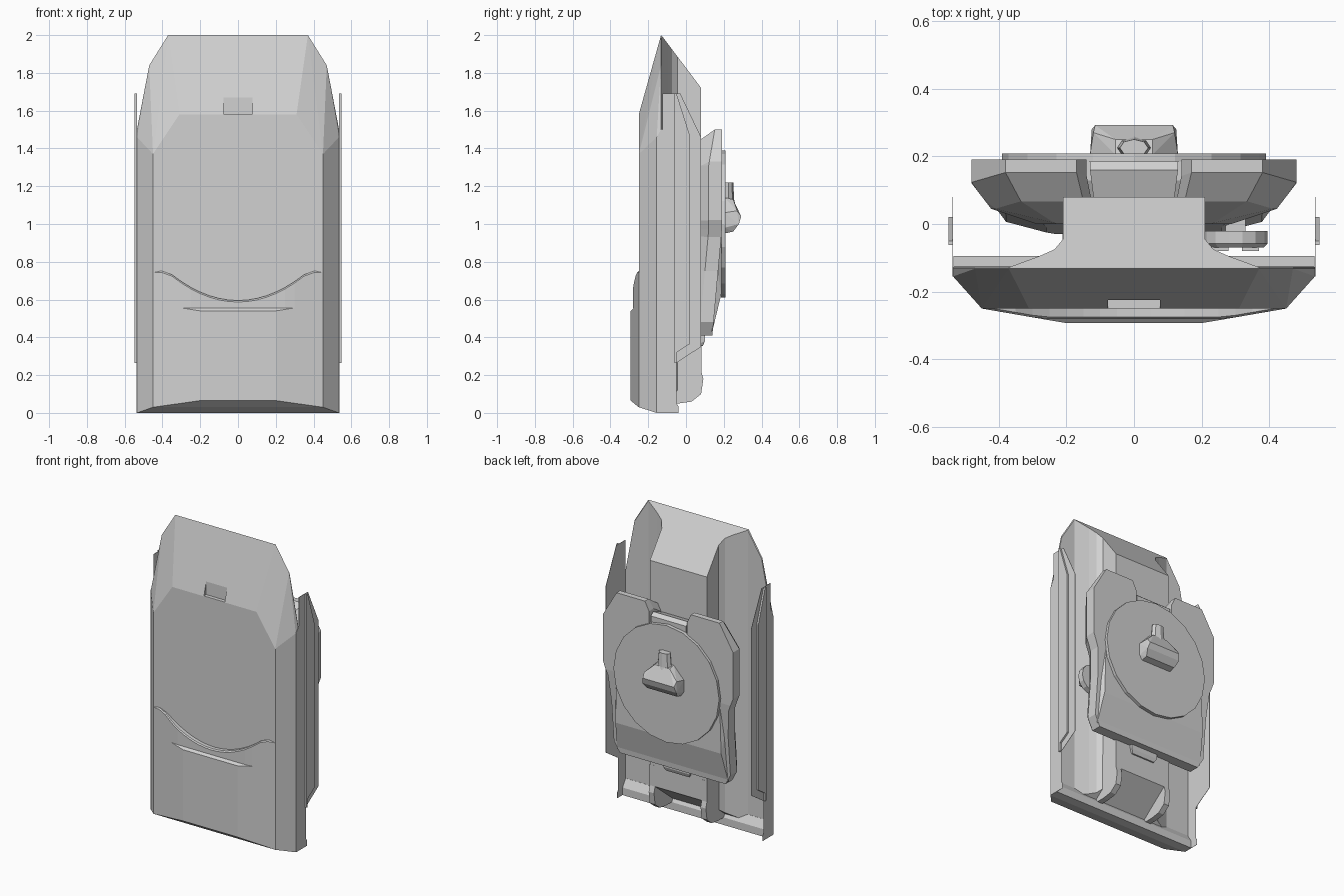
import bpy, bmesh, math

if "Cube" in bpy.data.objects:
    bpy.data.objects.remove(bpy.data.objects["Cube"])

grey = bpy.data.materials.new("light_grey")
grey.diffuse_color = (0.64, 0.64, 0.64, 1)
grey.use_nodes = True
grey.node_tree.nodes["Principled BSDF"].inputs["Base Color"].default_value = grey.diffuse_color


def finish(bm, name):
    bmesh.ops.recalc_face_normals(bm, faces=bm.faces[:])
    me = bpy.data.meshes.new(name)
    bm.to_mesh(me)
    bm.free()
    me.materials.append(grey)
    ob = bpy.data.objects.new(name, me)
    bpy.context.collection.objects.link(ob)
    return ob


def hull(name, pts):
    """Convex solid round the points and their mirror images."""
    bm = bmesh.new()
    for p in sorted(set(pts) | {(-x, y, z) for x, y, z in pts}):
        bm.verts.new(p)
    bmesh.ops.convex_hull(bm, input=bm.verts[:])
    junk = [v for v in bm.verts if not v.link_faces]
    bmesh.ops.delete(bm, geom=junk, context='VERTS')
    bmesh.ops.dissolve_limit(bm, angle_limit=0.02, verts=bm.verts[:], edges=bm.edges[:])
    return finish(bm, name)


def loft_bm(rings):
    """Skin a row of equal-length rings and cap both ends."""
    bm = bmesh.new()
    vs = [[bm.verts.new(p) for p in ring] for ring in rings]
    n = len(vs[0])
    for a, b in zip(vs, vs[1:]):
        for i in range(n):
            j = (i + 1) % n
            bm.faces.new((a[i], a[j], b[j], b[i]))
    bm.faces.new(vs[0])
    bm.faces.new(vs[-1])
    return bm


def loft(name, rings):
    return finish(loft_bm(rings), name)


def side_prism(name, yz, x0, x1):
    """Extrude a y-z outline across x."""
    return loft(name, [[(x, y, z) for y, z in yz] for x in (x0, x1)])


def box(name, x0, x1, y0, y1, z0, z1):
    return side_prism(name, [(y0, z0), (y1, z0), (y1, z1), (y0, z1)], x0, x1)


def disc_y(name, x, z, y0, y1, r, n, bevel=0.0):
    """Round plate facing along y."""
    levels = [(y0, r - bevel), (y0 + bevel, r), (y1, r)] if bevel else [(y0, r), (y1, r)]
    return loft(name, [[(x + q * math.cos(2 * math.pi * i / n), y,
                         z + q * math.sin(2 * math.pi * i / n)) for i in range(n)]
                       for y, q in levels])


# Front shell with bevelled top corners
shell = hull("front_shell", [
    (.31, -.25, 1.58), (.45, -.25, 1.37), (.37, -.132, 2), (.47, -.132, 1.84),
    (.535, -.132, 1.5), (.535, -.155, 1.46), (.37, -.127, 1.99), (.47, -.127, 1.83),
    (.535, -.127, 1.49), (.45, -.25, .03), (.535, -.155, 0), (.535, -.127, 0)])

# Notch cut in the sloped top
cutter = box("notch_cutter", -.077, .077, -.4, -.225, 1.582, 1.72)
mod = shell.modifiers.new("notch", 'BOOLEAN')
mod.operation = 'DIFFERENCE'
mod.solver = 'EXACT'
mod.object = cutter
bpy.context.view_layer.objects.active = shell
bpy.ops.object.modifier_apply(modifier="notch")
bpy.data.objects.remove(cutter)

# Bowed lower front panel
hull("lower_front_panel", [
    (.2, -.293, .065), (.2, -.293, .54), (.3, -.276, .556),
    (.45, -.25, .03), (.45, -.25, .556), (.45, -.24, .03), (.45, -.24, .556)])


# Raised lip with a curved upper edge, above the slit
def lip_y(x):
    return max(-.281, -.293 + .043 * max(0, (abs(x) - .2) / .25))


def lip_top(x):
    return min(.595 + 1.12 * x * x, .75)


xs = [-.45 + .05 * i for i in range(19)]
loft("curved_front_lip", [[
    (x, -.24, .556), (x, lip_y(x), .556), (x, lip_y(x), lip_top(x) - .008),
    (x, lip_y(x) + .006, lip_top(x)), (x, -.24, lip_top(x))] for x in xs])

# Back spine with flared root, sloped at top and bottom
half = [(.37, -.128), (.28, -.095), (.235, -.075), (.21, -.045), (.21, .08)]
prof = half + [(-x, y) for x, y in reversed(half)]
loft("back_spine", [[(x, y, .22 - (.08 - y) * .8) for x, y in prof],
                    [(x, y, 1.72 + (.08 - y) * 1.33) for x, y in prof]])

# Hooked ribs at the foot of the spine
rib = [(-.13, .05), (-.04, .05), (.03, .06), (.08, .1), (.092, .18),
       (.081, .22), (.081, .36), (-.13, .36)]
for s in (-1, 1):
    side_prism("foot_rib", rib, s * .172, s * .211)

# Lip along the bottom of the back
side_prism("bottom_back_lip", [(-.15, 0), (-.095, 0), (-.095, .05), (-.126, .1),
                               (-.15, .1)], -.534, .534)

# Thin side walls with raised outer plates
wall = [(-.155, 1.46), (-.125, 1.5), (-.125, 1.69), (-.03, 1.69), (.08, 1.46), (.08, .35),
        (-.05, .265), (-.05, .05), (-.04, .035), (-.04, 0), (-.155, 0)]
plate = [(-.062, 1.69), (-.05, 1.69), (.02, 1.47), (.02, .365), (-.05, .32),
         (-.05, .265), (-.062, .265)]
for s in (-1, 1):
    side_prism("side_wall", wall, s * .5352, s * .5372)
    side_prism("side_plate", plate, s * .5365, s * .549)

# Rear mount: notched plate tapering inward, leaning forward at the bottom
half = [(.14, 1.36), (.14, 1.44), (.17, 1.5), (.38, 1.5), (.48, 1.33), (.48, 1.02),
        (.445, .93), (.43, .75), (.43, .48), (.39, .41)]
outline = half + [(-x, z) for x, z in reversed(half)]
levels = [(.19, 1), (.12, 1), (.045, .88), (0, .6)]
bm = loft_bm([[(x * s, y, 1 + (z - 1) * s) for x, z in outline] for y, s in levels])
for zc in (.97, 1.31):
    bmesh.ops.bisect_plane(bm, geom=bm.verts[:] + bm.edges[:] + bm.faces[:],
                           plane_co=(0, 0, zc), plane_no=(0, 0, 1))
for v in bm.verts:
    if v.co.z < .97:
        v.co.y -= (.97 - v.co.z) * .09
    elif v.co.z > 1.31 and v.co.y < .18:
        v.co.y += (v.co.z - 1.31) * .17
finish(bm, "rear_mount")

# Flat centre of the mount that breaks to a slope below the disc
hull("mount_lower_pad", [(.38, .188, .97), (.39, .187, .63), (.41, .139, .43),
                         (.42, .13, .63), (.42, .14, .9), (.39, .13, .43)])

# Turning disc on the mount
disc_y("rear_disc", 0, 1.0, .185, .208, .39, 20)

# Clip in the top notch and tab beneath
hull("top_clip", [(.12, .08, 1.4), (.13, .16, 1.43), (.13, .185, 1.41), (.13, .185, 1.3),
                  (.12, .08, 1.25)])
hull("bottom_tab", [(.1, .05, .45), (.1, .1, .45), (.1, .1, .38), (.085, .09, .355),
                    (.085, .05, .355)])

# Knob with neck
hull("knob_base", [(.13, .205, .98), (.13, .205, 1.06), (.11, .205, .95), (.11, .25, .96),
                   (.125, .28, 1.0), (.115, .292, 1.04), (.12, .27, 1.07),
                   (.055, .25, 1.13), (.055, .205, 1.14)])
loft("knob_neck", [[(r * math.cos(math.pi * i / 4), .225 + .6 * r * math.sin(math.pi * i / 4), z)
                    for i in range(8)] for z, r in ((1.05, .08), (1.13, .05), (1.22, .042))])

# Small wheel with grips inside the mount on one side
disc_y("side_wheel", .3, .85, -.07, -.02, .095, 14, .012)
for dx in (-.045, .045):
    box("wheel_grip", .3 + dx - .025, .3 + dx + .025, -.08, -.06, .8, .9)
box("wheel_axle", .27, .33, -.03, .05, .82, .88)
